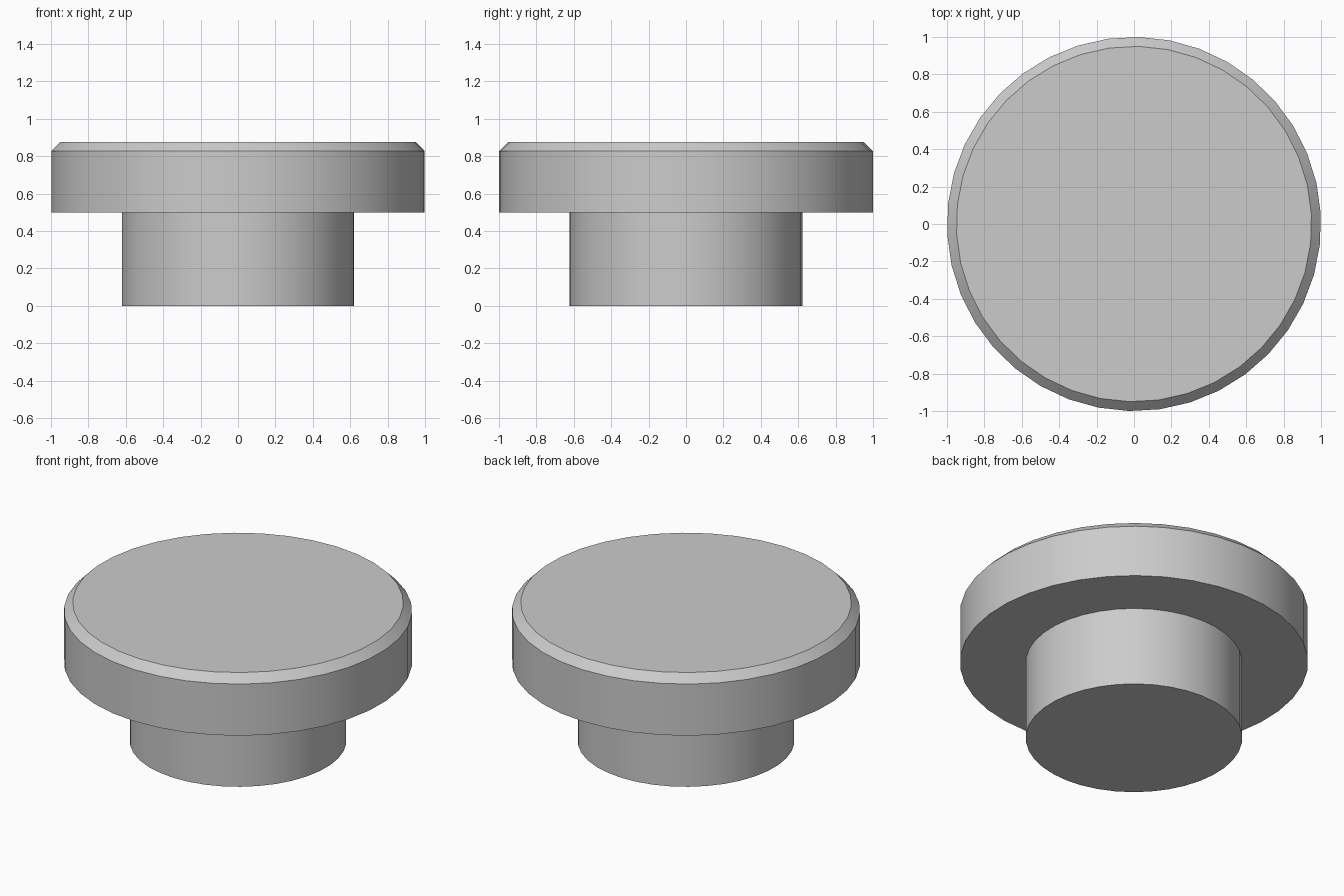
import bpy
import bmesh
import math
from mathutils import Matrix

SIDES = 38

cube = bpy.data.objects.get("Cube")
if cube:
    bpy.data.objects.remove(cube, do_unlink=True)

# Single flat grey
grey = bpy.data.materials.new("plain_grey")
grey.use_nodes = True
colour = (0.6, 0.6, 0.6, 1.0)
grey.diffuse_color = colour
grey.node_tree.nodes["Principled BSDF"].inputs["Base Color"].default_value = colour


def turned_part(name, profile):
    """Revolve a (radius, height) outline and cap both ends."""
    bm = bmesh.new()
    rings = []
    for radius, z in profile:
        ring = bmesh.ops.create_circle(bm, segments=SIDES, radius=radius,
                                       matrix=Matrix.Translation((0, 0, z)))
        rings.append(ring["verts"])
    for low, high in zip(rings, rings[1:]):
        for i in range(SIDES):
            j = (i + 1) % SIDES
            bm.faces.new((low[i], low[j], high[j], high[i]))
    bm.faces.new(rings[0])
    bm.faces.new(rings[-1])
    bmesh.ops.delete(bm, geom=[e for e in bm.edges if not e.link_faces],
                     context="EDGES")
    bmesh.ops.recalc_face_normals(bm, faces=bm.faces)
    bmesh.ops.rotate(bm, verts=bm.verts, cent=(0, 0, 0),
                     matrix=Matrix.Rotation(math.radians(-1.5), 3, "Z"))
    mesh = bpy.data.meshes.new(name)
    bm.to_mesh(mesh)
    bm.free()
    mesh.materials.append(grey)
    part = bpy.data.objects.new(name, mesh)
    bpy.context.collection.objects.link(part)
    bpy.ops.object.select_all(action="DESELECT")
    part.select_set(True)
    bpy.context.view_layer.objects.active = part
    bpy.ops.object.shade_smooth_by_angle(angle=math.radians(30))
    return part


# Narrow stem below, wide head with a chamfered top rim
turned_part("stem", [(0.622, 0), (0.622, 0.5)])
turned_part("head", [(1.0, 0.5), (1.0, 0.827), (0.95, 0.877)])
